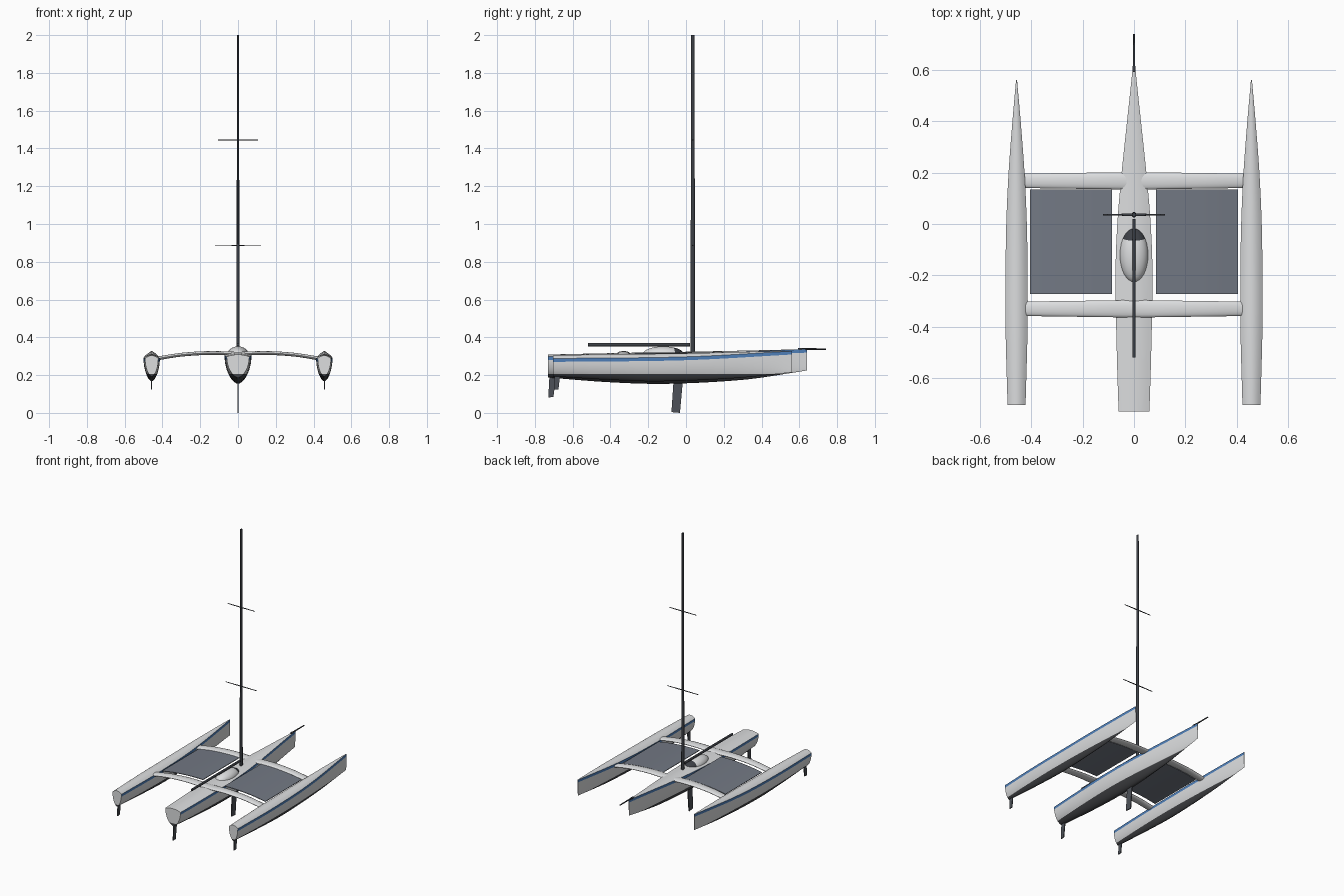
import bpy, bmesh, math

if "Cube" in bpy.data.objects:
    bpy.data.objects.remove(bpy.data.objects["Cube"])

def material(name, rgb):
    m = bpy.data.materials.new(name)
    m.diffuse_color = (*rgb, 1)
    m.use_nodes = True
    m.node_tree.nodes["Principled BSDF"].inputs["Base Color"].default_value = m.diffuse_color
    return m

WHITE = material("hull white", (0.72, 0.73, 0.74))
BLUE = material("stripe blue", (0.08, 0.22, 0.50))
BOTTOM = material("bottom paint", (0.055, 0.057, 0.062))
SPAR = material("carbon spar", (0.045, 0.05, 0.06))
FOIL = material("foil grey", (0.075, 0.083, 0.098))
NET = material("net grey", (0.17, 0.19, 0.23))

def finish(bm, name, mats, angle=35):
    bmesh.ops.recalc_face_normals(bm, faces=bm.faces)
    me = bpy.data.meshes.new(name)
    bm.to_mesh(me)
    bm.free()
    ob = bpy.data.objects.new(name, me)
    bpy.context.collection.objects.link(ob)
    for m in mats:
        me.materials.append(m)
    if angle:
        bpy.ops.object.select_all(action='DESELECT')
        ob.select_set(True)
        bpy.context.view_layer.objects.active = ob
        bpy.ops.object.shade_smooth_by_angle(angle=math.radians(angle))
    return ob

def curve(pts, x):
    """Smooth interpolation through (x, value) points."""
    n = len(pts)
    slope = lambda a, b: (pts[b][1] - pts[a][1]) / (pts[b][0] - pts[a][0])
    i = 0
    while i < n - 2 and x > pts[i + 1][0]:
        i += 1
    h = pts[i + 1][0] - pts[i][0]
    t = (x - pts[i][0]) / h
    m0 = slope(max(i - 1, 0), i + 1) * h
    m1 = slope(i, min(i + 2, n - 1)) * h
    return ((2*t**3 - 3*t*t + 1) * pts[i][1] + (t**3 - 2*t*t + t) * m0
            + (3*t*t - 2*t**3) * pts[i + 1][1] + (t**3 - t*t) * m1)

def loft(bm, rings, mat_of=lambda j: 0):
    """Skin closed rings and cap both ends."""
    vs = [[bm.verts.new(p) for p in r] for r in rings]
    n = len(vs[0])
    for a, b in zip(vs, vs[1:]):
        for j in range(n):
            k = (j + 1) % n
            bm.faces.new((a[j], a[k], b[k], b[j])).material_index = mat_of(j)
    bm.faces.new(vs[0])
    bm.faces.new(vs[-1])

# Hulls: lofted U sections with a cambered deck, stripe and painted bottom
WATERLINE = 0.205
SIDE, DECK = 9, 4

def hull(name, cx, width, keel, sheer, crown, stations=32):
    y0, y1 = width[0][0], width[-1][0]
    wmax = max(w for _, w in width)
    rings = []
    for i in range(stations + 1):
        y = y0 + (y1 - y0) * i / stations
        w, k, s = curve(width, y), curve(keel, y), curve(sheer, y)
        half = []
        for j in range(SIDE):
            z = k + (s - 0.018 - k) * (j / (SIDE - 1)) ** 2
            f = (z - k) / (s - k)
            half.append((w * (1 - (1 - f) ** 2) ** 0.6, z))
        for j in range(DECK + 1):
            a = 1 - j / DECK
            half.append((w * a, s + crown * w / wmax * (1 - a ** 2)))
        ring = half + [(-x, z) for x, z in half[-2:0:-1]]
        rings.append([(cx + x, y, z) for x, z in ring])
    n = len(rings[0])
    bm = bmesh.new()
    loft(bm, rings, lambda j: 1 if j in (SIDE - 1, n - SIDE) else 0)
    bmesh.ops.bisect_plane(bm, geom=bm.verts[:] + bm.edges[:] + bm.faces[:],
                           plane_co=(0, 0, WATERLINE), plane_no=(0, 0, 1))
    for f in bm.faces:
        if f.calc_center_median().z < WATERLINE:
            f.material_index = 2
    finish(bm, name, [WHITE, BLUE, BOTTOM])

hull("main_hull", 0,
     [(-.73, .060), (-.5, .067), (-.2, .072), (0, .065), (.2, .048), (.4, .027), (.55, .011), (.64, .002)],
     [(-.73, .187), (-.4, .162), (-.1, .154), (.3, .175), (.55, .21), (.64, .225)],
     [(-.73, .298), (0, .312), (.64, .337)], .013)
for side, label in ((-1, "left"), (1, "right")):
    hull(label + "_float", side * .457,
         [(-.705, .035), (-.4, .043), (-.2, .043), (0, .040), (.2, .031), (.4, .016), (.56, .002)],
         [(-.705, .193), (-.4, .175), (-.15, .167), (.25, .183), (.56, .214)],
         [(-.705, .288), (0, .297), (.56, .327)], .02)

# Arched cross beams with elliptical section
ARCH = [(0, .313), (.15, .317), (.3, .308), (.44, .286)]

def beam(name, yc):
    bm = bmesh.new()
    rings = []
    for i in range(-16, 17):
        x = .44 * i / 16
        z, ry = curve(ARCH, abs(x)), .034 - .014 * abs(x)
        rings.append([(x, yc + ry * math.cos(a), z + .010 * math.sin(a))
                      for a in (math.tau * j / 16 for j in range(16))])
    loft(bm, rings)
    finish(bm, name, [WHITE], 50)

beam("front_beam", .168)
beam("rear_beam", -.33)

# Nets follow the arch of the beams
for side, label in ((-1, "left"), (1, "right")):
    bm = bmesh.new()
    rings = []
    for i in range(9):
        x = .085 + .32 * i / 8
        z = curve(ARCH, x)
        rings.append([(side * x, y, z + dz) for y, dz in
                      ((-.272, -.002), (.135, -.002), (.135, .002), (-.272, .002))])
    loft(bm, rings)
    finish(bm, label + "_net", [NET], 30)

# Cabin dome with a dark front window
bm = bmesh.new()
bmesh.ops.create_uvsphere(bm, u_segments=32, v_segments=20, radius=1)
for v in bm.verts:
    v.co = (v.co.x * .055, v.co.y * .108 - .12, v.co.z * .042 + .31)
bmesh.ops.bisect_plane(bm, geom=bm.verts[:] + bm.edges[:] + bm.faces[:],
                       plane_co=(0, -.066, .35), plane_no=(0, 1, .3))
for f in bm.faces:
    c = f.calc_center_median()
    f.material_index = int((c.y + .066) + .3 * (c.z - .35) > 0)
finish(bm, "cabin", [WHITE, SPAR], 60)

# Spars: tapered elliptical tubes along one axis
def spar(name, axis, centre, sections, sides=12):
    """sections: (position on axis, first radius, second radius)."""
    bm = bmesh.new()
    rings = []
    for pos, r1, r2 in sections:
        ring = []
        for j in range(sides):
            a = math.tau * (j + .5) / sides
            p = [centre[0] + r1 * math.cos(a), centre[1] + r2 * math.sin(a)]
            p.insert(axis, pos)
            ring.append(p)
        rings.append(ring)
    loft(bm, rings)
    finish(bm, name, [SPAR], 40)

spar("mast", 2, (0, .036), [(.315, .009, .012), (.77, .008, .012), (1.1, .007, .011), (2.0, .006, .009)])
spar("boom", 1, (0, .361), [(-.52, .007, .009), (.02, .007, .009)])
spar("bowsprit", 1, (0, .338), [(.60, .005, .005), (.74, .0035, .004)])
spar("bowsprit_fitting", 1, (0, .337), [(.592, .007, .007), (.615, .007, .007)])
spar("lower_spreader", 0, (.036, .885), [(-.121, .003, .002), (0, .005, .003), (.121, .003, .002)], 8)
spar("upper_spreader", 0, (.036, 1.445), [(-.106, .003, .002), (0, .005, .003), (.106, .003, .002)], 8)

# Foils: thin raked blades given by side outlines
def foil(name, x, outline, t=.003):
    bm = bmesh.new()
    loft(bm, [[(x + s * t, y, z) for y, z in outline] for s in (-1, 1)])
    finish(bm, name, [FOIL], 0)

foil("daggerboard", 0, [(-.077, .004), (-.032, 0), (-.014, .2), (-.064, .2)])
foil("main_rudder", 0, [(-.729, .082), (-.702, .084), (-.685, .215), (-.722, .215)])
for side, label in ((-1, "left"), (1, "right")):
    foil(label + "_rudder", side * .457, [(-.700, .123), (-.675, .125), (-.665, .215), (-.695, .215)])
